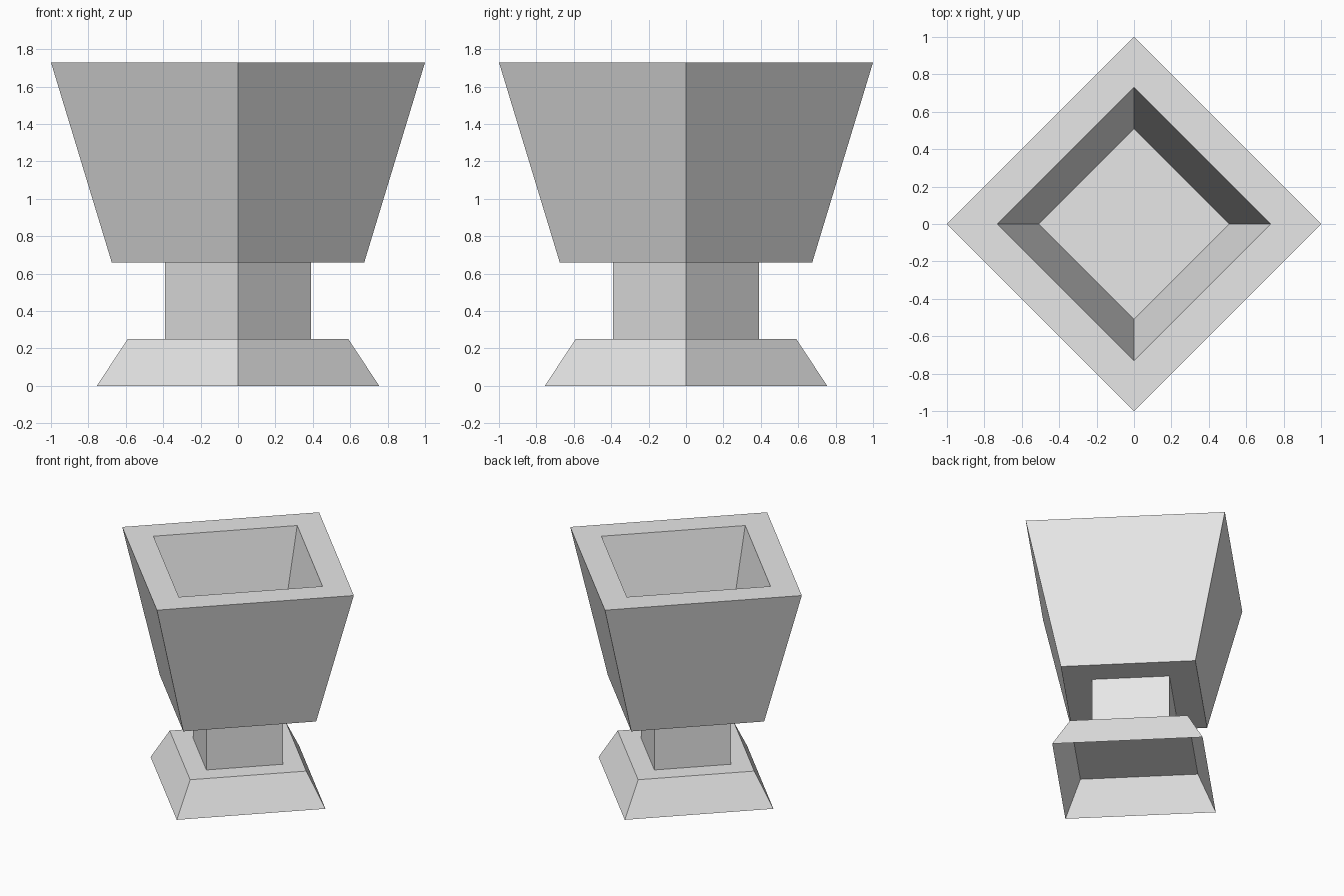
import bpy
import bmesh
from math import cos, sin, pi

cube = bpy.data.objects.get("Cube")
if cube:
    bpy.data.objects.remove(cube, do_unlink=True)

stone = bpy.data.materials.new("light_grey_stone")
stone.use_nodes = True
grey = (0.8, 0.8, 0.8, 1.0)
stone.diffuse_color = grey
stone.node_tree.nodes["Principled BSDF"].inputs["Base Color"].default_value = grey


def square_loft(name, profile, cap_start=False, cap_end=False):
    """Join square rings, with corners on the axes, along (radius, z) points."""
    bm = bmesh.new()
    rings = [[bm.verts.new((r * cos(i * pi / 2), r * sin(i * pi / 2), z))
              for i in range(4)] for r, z in profile]
    for low, high in zip(rings, rings[1:]):
        for i in range(4):
            j = (i + 1) % 4
            bm.faces.new((low[i], low[j], high[j], high[i]))
    if cap_start:
        bm.faces.new(rings[0][::-1])
    if cap_end:
        bm.faces.new(rings[-1])
    mesh = bpy.data.meshes.new(name)
    bm.to_mesh(mesh)
    bm.free()
    mesh.materials.append(stone)
    obj = bpy.data.objects.new(name, mesh)
    bpy.context.collection.objects.link(obj)
    return obj


# Sloped foot, hollow and open underneath
square_loft("foot", [(0.755, 0), (0.59, 0.25)], cap_end=True)

# Straight stem between foot and bowl
square_loft("stem", [(0.39, 0.25), (0.39, 0.66)])

# Flared bowl: underside, outer wall, flat rim, inner wall and floor
square_loft("bowl", [(0.675, 0.66), (1.0, 1.73), (0.73, 1.73), (0.51, 0.85)],
            cap_start=True, cap_end=True)
